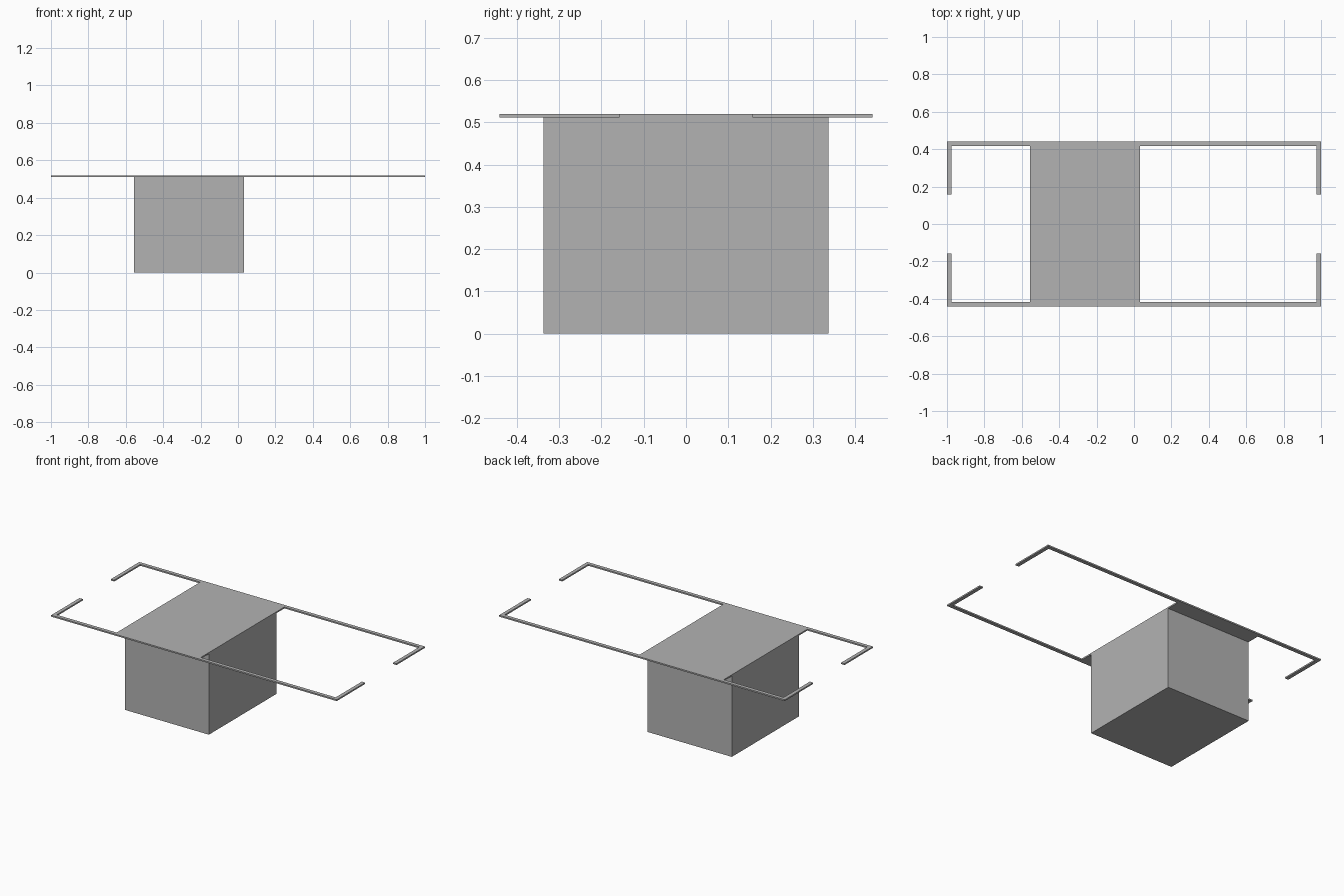
import bpy
import bmesh

default = bpy.data.objects.get("Cube")
if default:
    bpy.data.objects.remove(default, do_unlink=True)

grey = bpy.data.materials.new("plain_grey")
grey.use_nodes = True
colour = (0.45, 0.45, 0.45, 1)
grey.diffuse_color = colour
grey.node_tree.nodes["Principled BSDF"].inputs["Base Color"].default_value = colour

LEFT, RIGHT = -0.557, 0.032      # x extent of the box and its lid
BASE, TOP = 0.511, 0.52          # underside and top of the lid and rails
END, SIDE, RAIL, TIP = 1.0, 0.441, 0.023, 0.157


def extrude_outline(name, outline, low, high):
    """Make a flat-faced solid from a closed outline."""
    bm = bmesh.new()
    face = bm.faces.new([bm.verts.new((x, y, low)) for x, y in outline])
    result = bmesh.ops.extrude_face_region(bm, geom=[face], use_keep_orig=True)
    raised = [v for v in result["geom"] if isinstance(v, bmesh.types.BMVert)]
    bmesh.ops.translate(bm, verts=raised, vec=(0, 0, high - low))
    bmesh.ops.recalc_face_normals(bm, faces=bm.faces)
    mesh = bpy.data.meshes.new(name)
    bm.to_mesh(mesh)
    bm.free()
    mesh.materials.append(grey)
    obj = bpy.data.objects.new(name, mesh)
    bpy.context.scene.collection.objects.link(obj)
    return obj


# Box hanging below the lid
depth = 0.337
extrude_outline("box", [(LEFT, -depth), (RIGHT, -depth),
                        (RIGHT, depth), (LEFT, depth)], 0, BASE)

# Lid with long side rails and inward hooked ends, mirrored front to back
inner = SIDE - RAIL
half = [(RIGHT, inner), (END - RAIL, inner), (END - RAIL, TIP), (END, TIP),
        (END, SIDE), (-END, SIDE), (-END, TIP), (RAIL - END, TIP),
        (RAIL - END, inner), (LEFT, inner)]
extrude_outline("lid_and_rails", half + [(x, -y) for x, y in reversed(half)], BASE, TOP)
